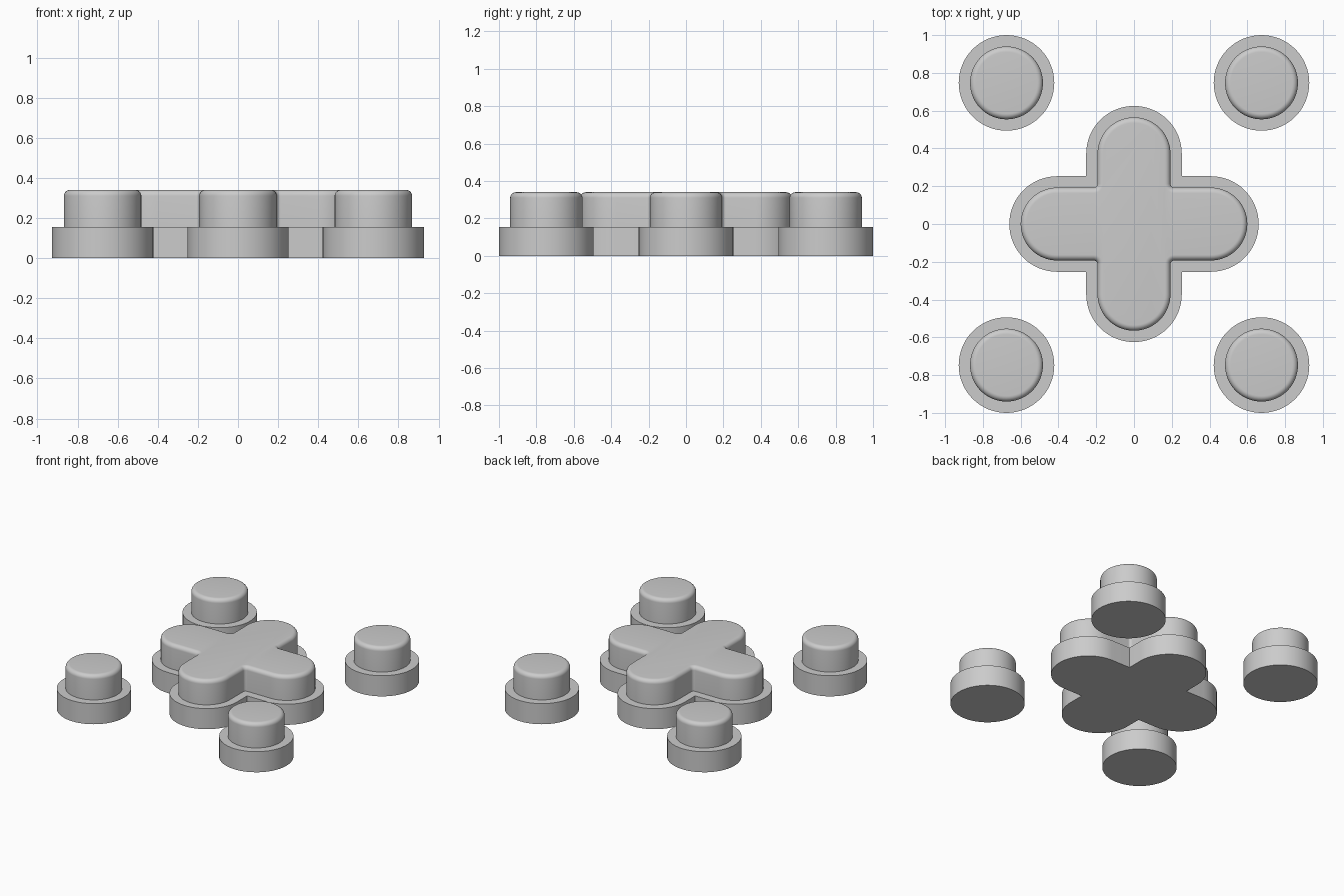
import bpy, bmesh, math

if "Cube" in bpy.data.objects:
    bpy.data.objects.remove(bpy.data.objects["Cube"])

BASE_TOP, TOP, BEVEL = 0.155, 0.34, 0.03
BASE_R, CAP_R = 0.253, 0.193
CORNER = 0.02            # inner corner radius of the raised cross
ARM_X, ARM_Y = 0.407, 0.372

grey = bpy.data.materials.new("light grey")
grey.diffuse_color = (0.6, 0.6, 0.6, 1)
grey.use_nodes = True
grey.node_tree.nodes["Principled BSDF"].inputs["Base Color"].default_value = grey.diffuse_color


def arc(cx, cy, r, a0, a1, n):
    return [(cx + r * math.cos(math.radians(a0 + (a1 - a0) * i / n)),
             cy + r * math.sin(math.radians(a0 + (a1 - a0) * i / n))) for i in range(n + 1)]


def disc_outline(w, corner):
    return arc(0, 0, w, 0, 360, 64)[:-1]


def cross_outline(w, corner):
    """Four round-ended arms joined by concave corners."""
    pts = []
    for k, (dx, dy) in enumerate(((1, 0), (0, 1), (-1, 0), (0, -1))):
        a = 90 * k
        pts += arc(dx * ARM_X, dy * ARM_Y, w, a - 90, a + 90, 32)
        sx, sy = ((1, 1), (-1, 1), (-1, -1), (1, -1))[k]
        c = w + corner
        pts += arc(sx * c, sy * c, corner, a + 270, a + 180, 8)
    return pts


def stepped_part(name, outline, x=0, y=0):
    """Wide base, ledge, then a raised cap with a rounded top edge."""
    rings = [(BASE_R, 0, 0), (BASE_R, 0, BASE_TOP), (CAP_R, CORNER, BASE_TOP)]
    for i in range(9):
        t = math.pi / 2 * i / 8
        d = BEVEL * (1 - math.cos(t))
        rings.append((CAP_R - d, CORNER + d, TOP - BEVEL + BEVEL * math.sin(t)))
    bm = bmesh.new()
    loops = [[bm.verts.new((px, py, z)) for px, py in outline(w, c)] for w, c, z in rings]
    n = len(loops[0])
    for lo, hi in zip(loops, loops[1:]):
        for i in range(n):
            j = (i + 1) % n
            bm.faces.new((lo[i], lo[j], hi[j], hi[i]))
    bm.faces.new(loops[0][::-1])
    bm.faces.new(loops[-1])
    bmesh.ops.remove_doubles(bm, verts=bm.verts, dist=1e-5)
    bmesh.ops.recalc_face_normals(bm, faces=bm.faces)
    mesh = bpy.data.meshes.new(name)
    bm.to_mesh(mesh)
    bm.free()
    mesh.materials.append(grey)
    ob = bpy.data.objects.new(name, mesh)
    ob.location = (x, y, 0)
    bpy.context.collection.objects.link(ob)
    bpy.ops.object.select_all(action='DESELECT')
    ob.select_set(True)
    bpy.context.view_layer.objects.active = ob
    bpy.ops.object.shade_smooth_by_angle(angle=math.radians(30))


# Central cross pad
stepped_part("cross_pad", cross_outline)

# Four round corner buttons
for sx, side in ((-1, "left"), (1, "right")):
    for sy, end in ((-1, "front"), (1, "back")):
        stepped_part(f"button_{end}_{side}", disc_outline, sx * 0.675, sy * 0.747)
